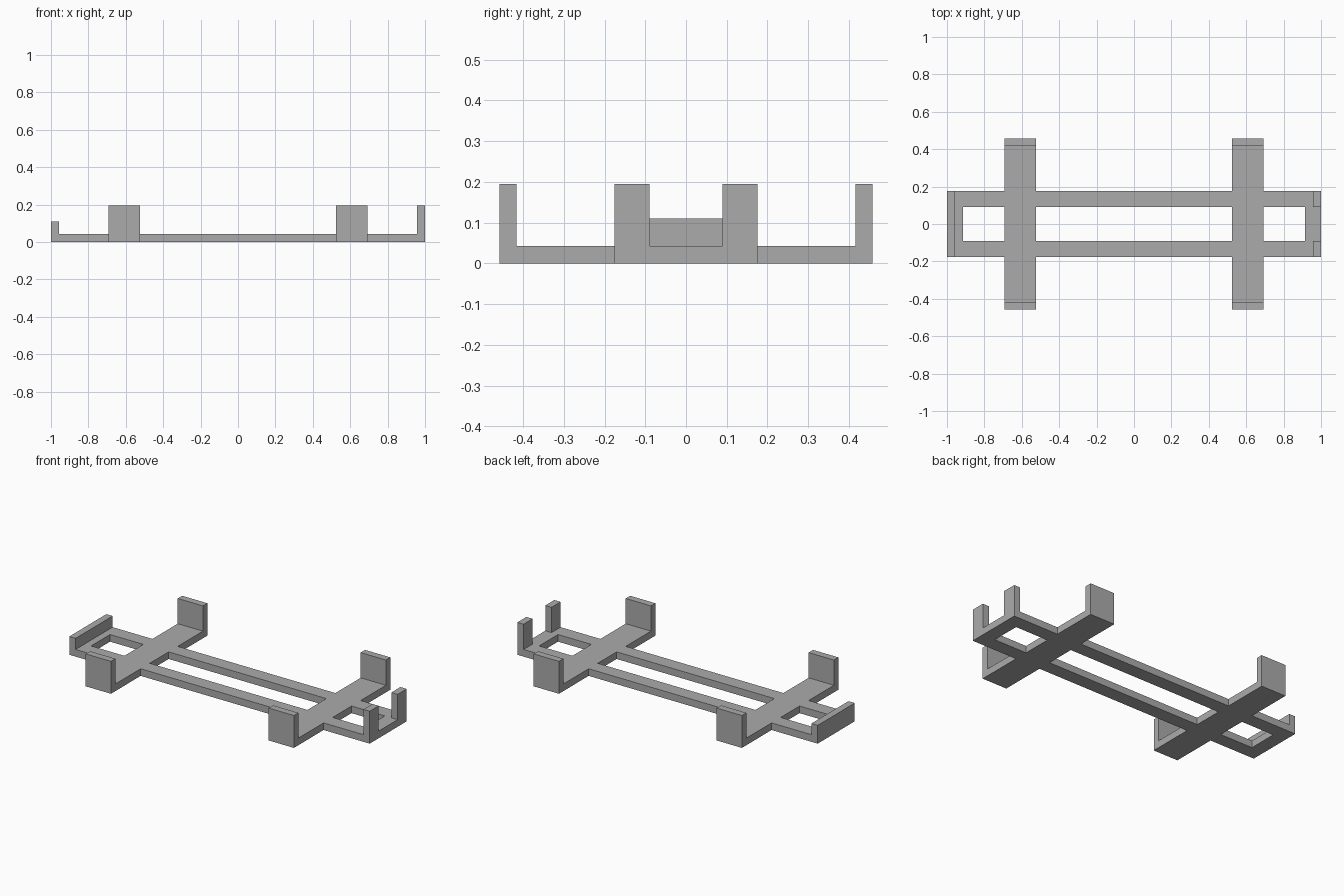
import bpy
import bmesh
from mathutils import Matrix, Vector

cube = bpy.data.objects.get("Cube")
if cube:
    bpy.data.objects.remove(cube, do_unlink=True)

grey = bpy.data.materials.new("plain_grey")
grey.use_nodes = True
grey.diffuse_color = (0.41, 0.41, 0.41, 1)
grey.node_tree.nodes["Principled BSDF"].inputs["Base Color"].default_value = grey.diffuse_color

THICK, WALL = 0.043, 0.042      # plate thickness, upright thickness
HALF_L, HALF_W = 1.0, 0.458     # half length, half width over the crossbars
RAIL_IN, RAIL_OUT = 0.09, 0.176
BAR_IN, BAR_OUT = 0.525, 0.693
END_IN = 0.915
TALL, LOW = 0.195, 0.11


def add_object(name, bm):
    bmesh.ops.recalc_face_normals(bm, faces=bm.faces)
    mesh = bpy.data.meshes.new(name)
    bm.to_mesh(mesh)
    bm.free()
    mesh.materials.append(grey)
    obj = bpy.data.objects.new(name, mesh)
    bpy.context.collection.objects.link(obj)
    return obj


def add_box(name, low, high):
    low, high = Vector(low), Vector(high)
    bm = bmesh.new()
    bmesh.ops.create_cube(bm, size=1, matrix=Matrix.Translation((low + high) / 2)
                          @ Matrix.Diagonal((*(high - low), 1)))
    return add_object(name, bm)


# Flat frame: two rails, two crossbars and two end pieces as one plate
def is_solid(x, y):
    on_bar = BAR_IN < abs(x) < BAR_OUT
    on_rail = RAIL_IN < abs(y) < RAIL_OUT
    on_end = abs(x) > END_IN and abs(y) < RAIL_OUT
    return on_bar or on_rail or on_end


def mirrored(values):
    return sorted([-v for v in values] + list(values))


xs = mirrored([BAR_IN, BAR_OUT, END_IN, HALF_L])
ys = mirrored([RAIL_IN, RAIL_OUT, HALF_W])
bm = bmesh.new()
for x0, x1 in zip(xs, xs[1:]):
    for y0, y1 in zip(ys, ys[1:]):
        if is_solid((x0 + x1) / 2, (y0 + y1) / 2):
            bm.faces.new([bm.verts.new((x, y, 0)) for x, y in
                          ((x0, y0), (x1, y0), (x1, y1), (x0, y1))])
bmesh.ops.remove_doubles(bm, verts=bm.verts, dist=0.0001)
top = bmesh.ops.extrude_face_region(bm, geom=bm.faces[:], use_keep_orig=True)
bmesh.ops.translate(bm, vec=(0, 0, THICK),
                    verts=[v for v in top["geom"] if isinstance(v, bmesh.types.BMVert)])
add_object("frame_plate", bm)

# Upright tabs on the ends of both crossbars
for x_name, sx in (("left", 1), ("right", -1)):
    for y_name, sy in (("front", -1), ("back", 1)):
        x = sorted((sx * BAR_IN, sx * BAR_OUT))
        y = sorted((sy * HALF_W, sy * (HALF_W - WALL)))
        add_box(f"{y_name}_{x_name}_tab", (x[0], y[0], THICK), (x[1], y[1], TALL))

# Two corner posts on the left end
for y_name, sy in (("front", -1), ("back", 1)):
    y = sorted((sy * RAIL_IN, sy * RAIL_OUT))
    add_box(f"{y_name}_end_post", (HALF_L - WALL, y[0], THICK), (HALF_L, y[1], TALL))

# Low lip across the right end
add_box("end_lip", (-HALF_L, -RAIL_OUT, THICK), (WALL - HALF_L, RAIL_OUT, LOW))
